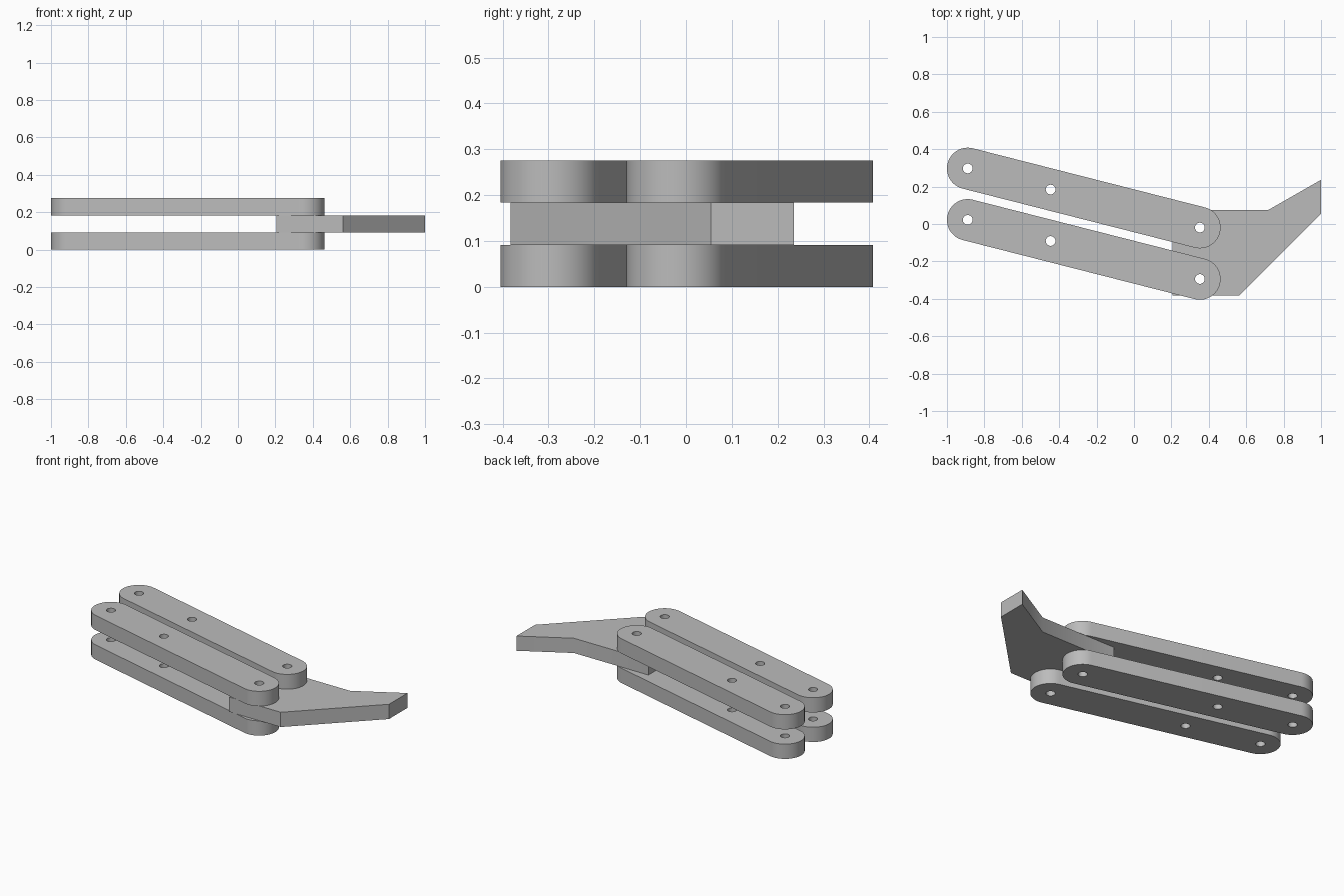
import bpy
from math import atan2, cos, sin, pi, radians

cube = bpy.data.objects.get("Cube")
if cube:
    bpy.data.objects.remove(cube, do_unlink=True)

LAYER = 0.0917      # thickness of every part
LINK_R = 0.111      # rounded link end radius
HOLE_R = 0.026

grey = bpy.data.materials.new("plain grey")
grey.use_nodes = True
colour = (0.5, 0.5, 0.5, 1)
grey.diffuse_color = colour
grey.node_tree.nodes["Principled BSDF"].inputs["Base Color"].default_value = colour


def arc(centre, radius, start, sweep, steps):
    return [(centre[0] + radius * cos(start + sweep * i / steps),
             centre[1] + radius * sin(start + sweep * i / steps))
            for i in range(steps + 1)]


def drilled_plate(name, outline, holes, layer):
    """Extrude an outline with round holes, resting in the given layer."""
    curve = bpy.data.curves.new(name, "CURVE")
    curve.dimensions = "2D"
    curve.fill_mode = "BOTH"
    curve.extrude = LAYER / 2
    loops = [outline] + [arc(h, HOLE_R, 0, 2 * pi, 32)[:-1] for h in holes]
    for loop in loops:
        spline = curve.splines.new("POLY")
        spline.points.add(len(loop) - 1)
        for point, (x, y) in zip(spline.points, loop):
            point.co = (x, y, 0, 1)
        spline.use_cyclic_u = True
    obj = bpy.data.objects.new(name, curve)
    bpy.context.collection.objects.link(obj)
    obj.location.z = (layer + 0.5) * LAYER
    bpy.ops.object.select_all(action="DESELECT")
    obj.select_set(True)
    bpy.context.view_layer.objects.active = obj
    bpy.ops.object.convert(target="MESH")
    obj = bpy.context.object
    # weld caps to walls so the rounded ends shade smoothly
    bpy.ops.object.mode_set(mode="EDIT")
    bpy.ops.mesh.select_all(action="SELECT")
    bpy.ops.mesh.remove_doubles(threshold=0.0001)
    bpy.ops.mesh.normals_make_consistent(inside=False)
    bpy.ops.object.mode_set(mode="OBJECT")
    bpy.ops.object.shade_smooth_by_angle(angle=radians(30))
    obj.data.materials.clear()
    obj.data.materials.append(grey)
    return obj


# Four parallel links: a back and a front pair, below and above the finger
pivots = []
for side, shift in (("back", 0), ("front", -0.275)):
    a, b = (-0.889, 0.297 + shift), (0.352, -0.019 + shift)
    middle = tuple(p + (q - p) * 0.357 for p, q in zip(a, b))
    tilt = atan2(b[1] - a[1], b[0] - a[0])
    outline = (arc(b, LINK_R, tilt - pi / 2, pi, 32)
               + arc(a, LINK_R, tilt + pi / 2, pi, 32))
    pivots.append(b)
    for level, layer in (("lower", 0), ("upper", 2)):
        drilled_plate(f"{level}_{side}_link", outline, (a, middle, b), layer)

# Finger plate held between the links
finger = [(0.206, -0.383), (0.562, -0.383), (1.0, 0.054),
          (1.0, 0.236), (0.718, 0.075), (0.206, 0.075)]
drilled_plate("finger_plate", finger, pivots, 1)
